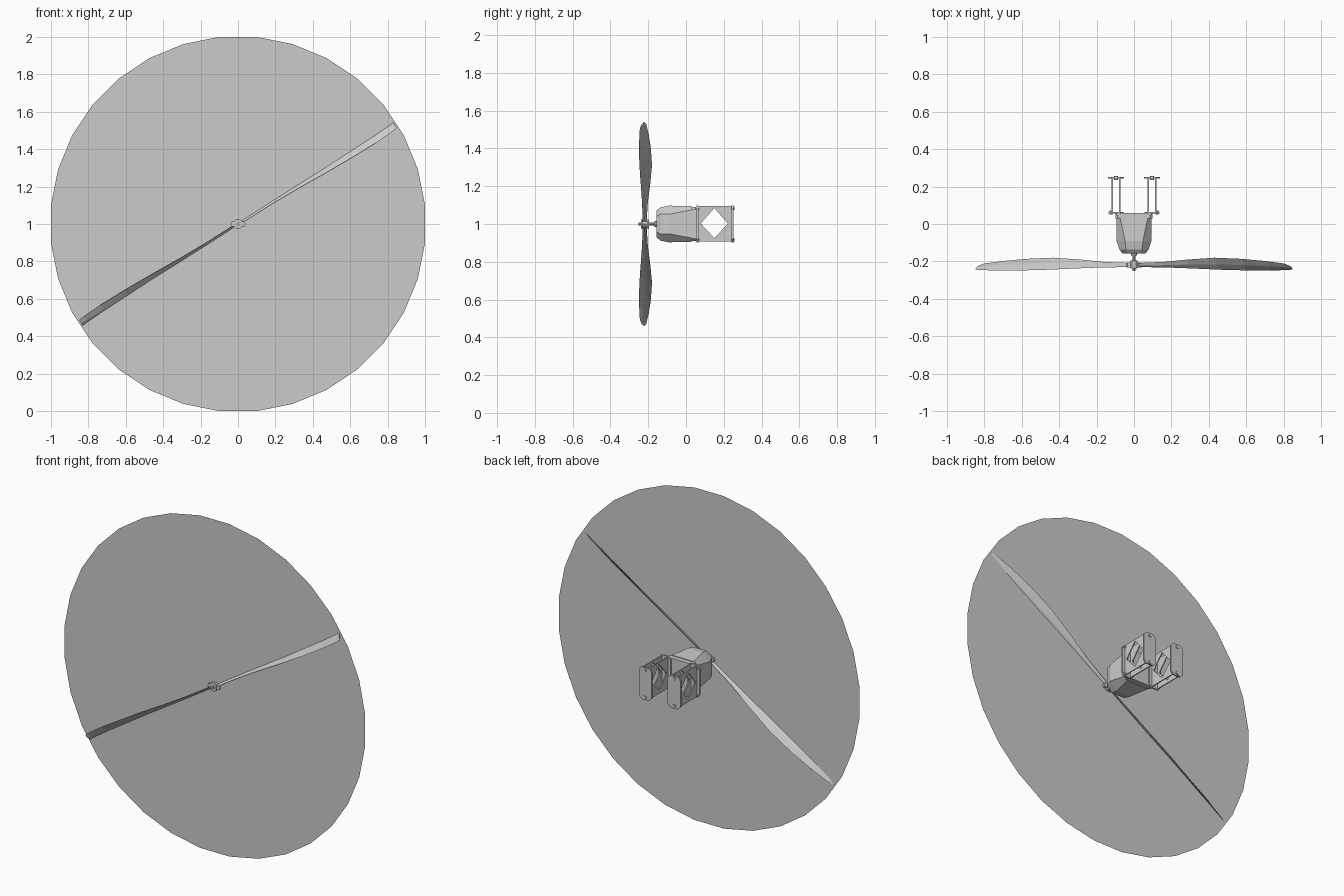
import bpy, bmesh
from math import sin, cos, pi, radians
from mathutils import Matrix

if "Cube" in bpy.data.objects:
    bpy.data.objects.remove(bpy.data.objects["Cube"])

def make(name, verts, faces, solid=0):
    me = bpy.data.meshes.new(name)
    me.from_pydata(verts, [], faces)
    bm = bmesh.new()
    bm.from_mesh(me)
    bmesh.ops.recalc_face_normals(bm, faces=bm.faces)
    bm.to_mesh(me)
    bm.free()
    ob = bpy.data.objects.new(name, me)
    bpy.context.collection.objects.link(ob)
    if solid:
        m = ob.modifiers.new("thickness", 'SOLIDIFY')
        m.thickness = solid
        m.offset = 0
    return ob

def loft(name, rings):
    n = len(rings[0])
    verts = [p for r in rings for p in r]
    faces = [(i*n + j, i*n + (j+1) % n, (i+1)*n + (j+1) % n, (i+1)*n + j)
             for i in range(len(rings) - 1) for j in range(n)]
    faces += [tuple(range(n)), tuple(range(len(verts) - n, len(verts)))]
    return make(name, verts, faces)

def chamfered(w, h, c, y, x=0, z=1):
    """Rectangle with cut corners in the xz plane, half sizes w and h."""
    pts = [(w, h-c), (w-c, h), (c-w, h), (-w, h-c), (-w, c-h), (c-w, -h), (w-c, -h), (w, c-h)]
    return [(x + a, y, z + b) for a, b in pts]

def rod(name, x, z, y0, y1, r, n=8):
    return loft(name, [[(x + r*cos(2*pi*k/n), y, z + r*sin(2*pi*k/n)) for k in range(n)]
                       for y in (y0, y1)])

HUB_Y = -0.22

# swept disc, 32 flat sides
make("propeller_disc", [(1.004*cos((k+.5)*pi/16), HUB_Y, 1 + 1.004*sin((k+.5)*pi/16))
                        for k in range(32)], [tuple(range(32))])

# twisted blades: radius, front edge (across, y), back edge (across, y)
stations = [(.03, .007, -.01, -.007, .012), (.2, .009, -.012, -.009, .018),
            (.35, .015, -.017, -.018, .030), (.53, .026, -.024, -.026, .040),
            (.7, .034, -.028, -.025, .034), (.85, .038, -.028, -.018, .022),
            (.96, .036, -.026, -.009, .009), (.99, .032, -.022, -.002, -.002)]
for name, turn in (("blade_right", 33), ("blade_left", 213)):
    rings = []
    for r, fa, fy, ba, by in stations:
        ma, my = (fa+ba)/2, (fy+by)/2
        rings.append([(r, HUB_Y+fy, -fa), (r, HUB_Y+my-.003, -ma+.003),
                      (r, HUB_Y+by, -ba), (r, HUB_Y+my+.003, -ma-.003)])
    blade = loft(name, rings)
    blade.data.transform(Matrix.Translation((0, 0, 1)) @ Matrix.Rotation(-radians(turn), 4, 'Y'))

# hub, clamp ends and shaft
loft("hub", [chamfered(.02, .024, .009, y) for y in (-.238, -.195)])
for s in (-1, 1):
    rod("hub_clamp", s*.027, 1, -.232, -.205, .014, 6)
rod("shaft", 0, 1, -.252, -.15, .008)
rod("shaft_collar", 0, 1, -.168, -.155, .016)

# motor housing with tapered nose
loft("motor_housing", [chamfered(.062, .07, .03, -.157), chamfered(.078, .088, .035, -.135),
                       chamfered(.093, .097, .045, -.09), chamfered(.093, .094, .02, .03)])
loft("motor_back_plate", [chamfered(.098, .09, .012, y) for y in (.03, .045)])

# mounting arms: flanges, paired webs with diamond windows, bolts
loft("bracket_base", [chamfered(.10, .09, .01, y) for y in (.045, .058)])
for s in (-1, 1):
    cx = s*.096
    for name, y, w in (("arm_base_flange", .056, .04), ("arm_end_flange", .242, .042)):
        loft(name, [chamfered(w, .098, .018, y + d, cx) for d in (0, .009)])
    for dx in (-.02, .02):
        x = cx + dx
        outer = [(x, .06, .908), (x, .246, .908), (x, .246, 1.095), (x, .06, 1.095)]
        inner = [(x, .15, .925), (x, .222, 1.002), (x, .15, 1.085), (x, .078, 1.002)]
        faces = []
        for i in range(4):
            j = (i + 1) % 4
            faces += [(i, j, 4 + i), (j, 4 + j, 4 + i)]
        make("arm_web", outer + inner, faces, .006)
    for z in (.917, 1.083):
        rod("arm_bolt", cx, z, .236, .256, .011, 6)
        rod("base_bolt", cx + s*.026, z, .05, .072, .008, 6)
